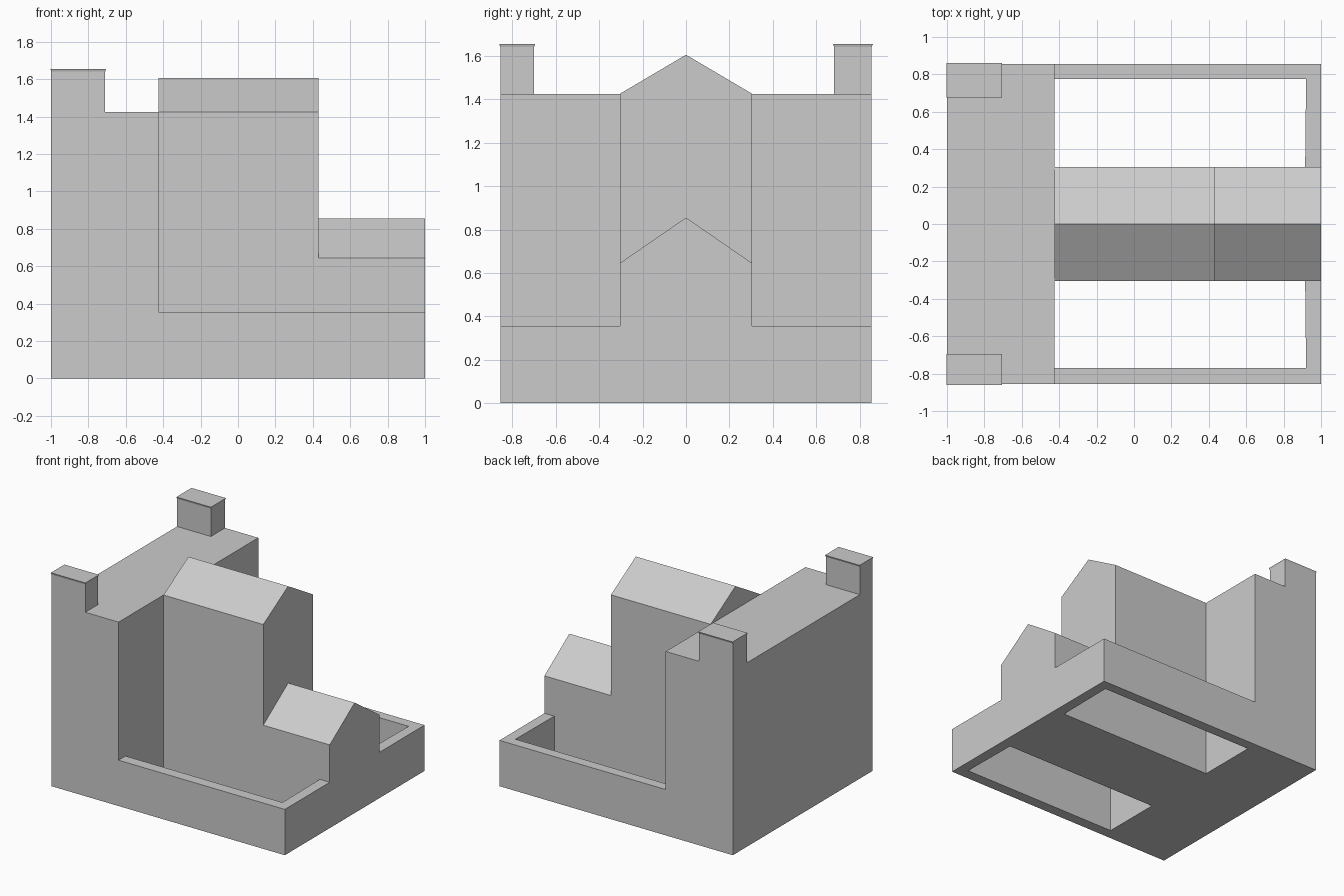
import bpy, bmesh
from mathutils import Vector

if "Cube" in bpy.data.objects:
    bpy.data.objects.remove(bpy.data.objects["Cube"])


def prism(name, profile, offset):
    """Extrude a closed 3D profile by an offset vector."""
    bm = bmesh.new()
    face = bm.faces.new([bm.verts.new(p) for p in profile])
    ext = bmesh.ops.extrude_face_region(bm, geom=[face], use_keep_orig=True)
    moved = [v for v in ext["geom"] if isinstance(v, bmesh.types.BMVert)]
    bmesh.ops.translate(bm, verts=moved, vec=Vector(offset))
    bmesh.ops.recalc_face_normals(bm, faces=bm.faces)
    return finish(name, bm)


def finish(name, bm):
    mesh = bpy.data.meshes.new(name)
    bm.to_mesh(mesh)
    bm.free()
    obj = bpy.data.objects.new(name, mesh)
    bpy.context.collection.objects.link(obj)
    return obj


def box(name, x0, x1, y0, y1, z0, z1):
    base = [(x0, y0, z0), (x1, y0, z0), (x1, y1, z0), (x0, y1, z0)]
    return prism(name, base, (0, 0, z1 - z0))


def gabled(name, x0, x1, half, eaves, ridge):
    end = [(x0, -half, 0), (x0, half, 0), (x0, half, eaves),
           (x0, 0, ridge), (x0, -half, eaves)]
    return prism(name, end, (x1 - x0, 0, 0))


BACK, MID, HALF, SIDE = -0.425, 0.43, 0.305, 0.855

# Tall flat block across the rear
house = box("house", -1, BACK, -SIDE, SIDE, 0, 1.425)

# Gabled main hall and lower gabled wing
parts = [gabled("main_hall", BACK, MID, HALF, 1.425, 1.605),
         gabled("low_wing", MID, 1, HALF, 0.645, 0.855)]

# Low courtyard walls on both sides
for s, inner in ((1, 0.775), (-1, 0.77)):
    plan = [(BACK, s * SIDE, 0), (1, s * SIDE, 0), (1, s * HALF, 0),
            (0.915, s * HALF, 0), (0.92, s * inner, 0), (BACK, s * inner, 0)]
    parts.append(prism("courtyard_wall", plan, (0, 0, 0.355)))

# Corner chimneys
CHIMNEYS = ((-SIDE, -0.70), (0.682, SIDE))
for y0, y1 in CHIMNEYS:
    parts.append(box("chimney", -1, -0.71, y0, y1, 1.425, 1.64))

# Join the masonry into one clean shell
bpy.context.view_layer.objects.active = house
for part in parts:
    mod = house.modifiers.new("join", "BOOLEAN")
    mod.operation = "UNION"
    mod.solver = "EXACT"
    mod.object = part
    bpy.ops.object.modifier_apply(modifier=mod.name)
    bpy.data.objects.remove(part)

# Thin flared caps on the chimneys
for y0, y1 in CHIMNEYS:
    cap = box("chimney_cap", -1, -0.71, y0, y1, 1.64, 1.655)
    cx, cy = -0.855, (y0 + y1) / 2
    for v in cap.data.vertices:
        if v.co.z > 1.65:
            v.co.x += 0.004 if v.co.x > cx else -0.002
            v.co.y += 0.006 if v.co.y > cy else -0.005
